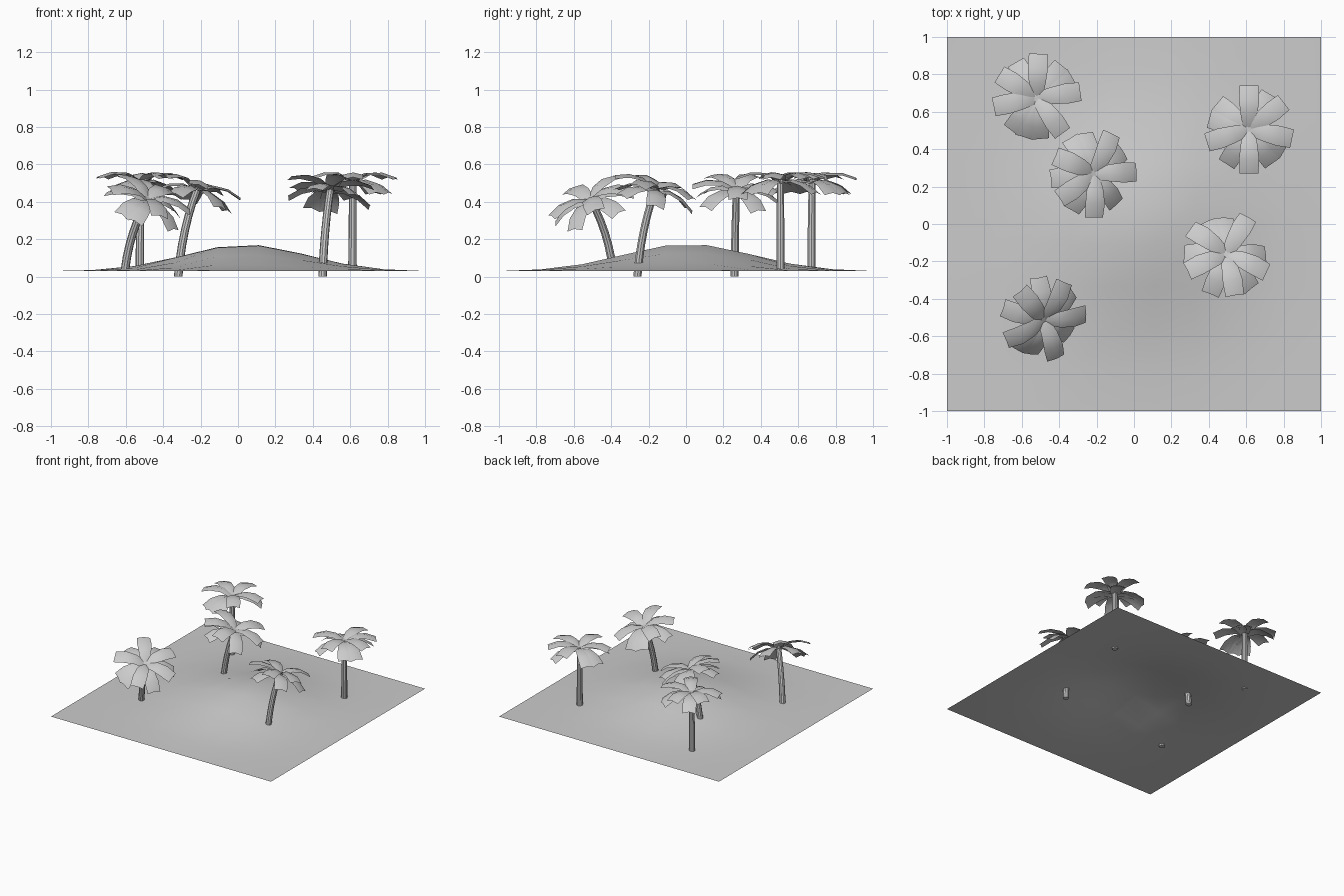
import bpy, bmesh, math
from mathutils import Vector, Quaternion

if "Cube" in bpy.data.objects:
    bpy.data.objects.remove(bpy.data.objects["Cube"])


def add_object(name, bm, smooth=True):
    bmesh.ops.recalc_face_normals(bm, faces=bm.faces) if smooth == "closed" else None
    me = bpy.data.meshes.new(name)
    bm.to_mesh(me)
    bm.free()
    ob = bpy.data.objects.new(name, me)
    bpy.context.collection.objects.link(ob)
    bpy.ops.object.select_all(action='DESELECT')
    ob.select_set(True)
    bpy.context.view_layer.objects.active = ob
    bpy.ops.object.shade_smooth_by_angle(angle=math.radians(35))
    return ob


# Sandy ground: coarse grid raised into a low central mound
bm = bmesh.new()
bmesh.ops.create_grid(bm, x_segments=9, y_segments=9, size=1)
for v in bm.verts:
    x, y = v.co.x, v.co.y
    edge = min(1, 4 * (1 - max(abs(x), abs(y))))
    hill = math.exp(-((x - 0.04) / 0.46) ** 2 - ((y - 0.01) / 0.48) ** 2)
    v.co.z = 0.03 + 0.148 * hill * edge
add_object("ground", bm)


# Trunk: tapered tube along a quadratic curve, returns the final direction
def trunk(name, base, top, sides=10, rings=7):
    base, top = Vector(base), Vector(top)
    d = top - base
    ctrl = base + Vector((d.x * 0.2, d.y * 0.2, d.z * 0.55))
    bm = bmesh.new()
    loops = []
    for i in range(rings):
        t = i / (rings - 1)
        p = base * (1 - t) ** 2 + ctrl * 2 * t * (1 - t) + top * t * t
        tan = (ctrl - base) * (1 - t) + (top - ctrl) * t
        q = Vector((0, 0, 1)).rotation_difference(tan) if i else Quaternion()
        r = 0.023 - 0.003 * t
        loops.append([bm.verts.new(p + q @ Vector((r * math.cos(a), r * math.sin(a), 0)))
                      for a in (2 * math.pi * k / sides for k in range(sides))])
    for lo, hi in zip(loops, loops[1:]):
        for k in range(sides):
            n = (k + 1) % sides
            bm.faces.new((lo[k], lo[n], hi[n], hi[k]))
    bm.faces.new(loops[0][::-1])
    bm.faces.new(loops[-1])
    add_object(name, bm, "closed")
    return Vector((0, 0, 1)).rotation_difference(top - ctrl)


# Frond profiles: (distance, height, half width) from the crown centre
UPPER = [(0.01, 0.0, 0.032), (0.08, 0.035, 0.045), (0.16, 0.037, 0.054), (0.235, 0.012, 0.05)]
LOWER = [(0.01, -0.01, 0.032), (0.08, 0.0, 0.045), (0.155, -0.022, 0.053), (0.22, -0.068, 0.049)]


# Crown: two tiers of arched strips, slightly folded along the middle
def crown(name, centre, tilt, upper, lower):
    bm = bmesh.new()
    for angles, profile in ((upper, UPPER), (lower, LOWER)):
        for deg in angles:
            spin = Quaternion((0, 0, 1), math.radians(deg))
            rows = []
            for d, h, w in profile:
                rows.append([bm.verts.new(Vector(centre) + tilt @ (spin @ Vector((d, s * w, h - 0.012 * abs(s)))))
                             for s in (-1, 0, 1)])
            for a, b in zip(rows, rows[1:]):
                for k in (0, 1):
                    bm.faces.new((a[k], b[k], b[k + 1], a[k + 1]))
    add_object(name, bm)


# Trees: base, crown centre, upper frond angles, lower frond angles
TREES = {
    "back_left": ((-0.525, 0.67, 0.03), (-0.52, 0.675, 0.52),
                  (148, 88, 8, -54, 192), (52, 120, 30, -85, -108, 232)),
    "back_right": ((0.612, 0.505, 0.03), (0.615, 0.505, 0.52),
                   (90, 38, -12, -90, 197), (60, 140, 165, 237, -55, -30)),
    "middle": ((-0.32, 0.26, 0.0), (-0.215, 0.27, 0.475),
               (157, 65, 2, -90, 215), (98, 120, 187, 242, -48, 33)),
    "right": ((0.452, -0.26, 0.0), (0.495, -0.16, 0.475),
              (145, 60, -25, 205, -80), (90, 5, 175, 248, -50, 115)),
    "front_left": ((-0.605, -0.39, 0.03), (-0.48, -0.515, 0.42),
                   (65, 5, 130, 205, -70), (95, 35, 165, 240, -35, -100)),
}
for key, (base, top, upper, lower) in TREES.items():
    q = trunk(key + "_palm_trunk", base, top)
    tilt = Quaternion().slerp(q, 0.75)
    crown(key + "_palm_fronds", top, tilt, upper, lower)
